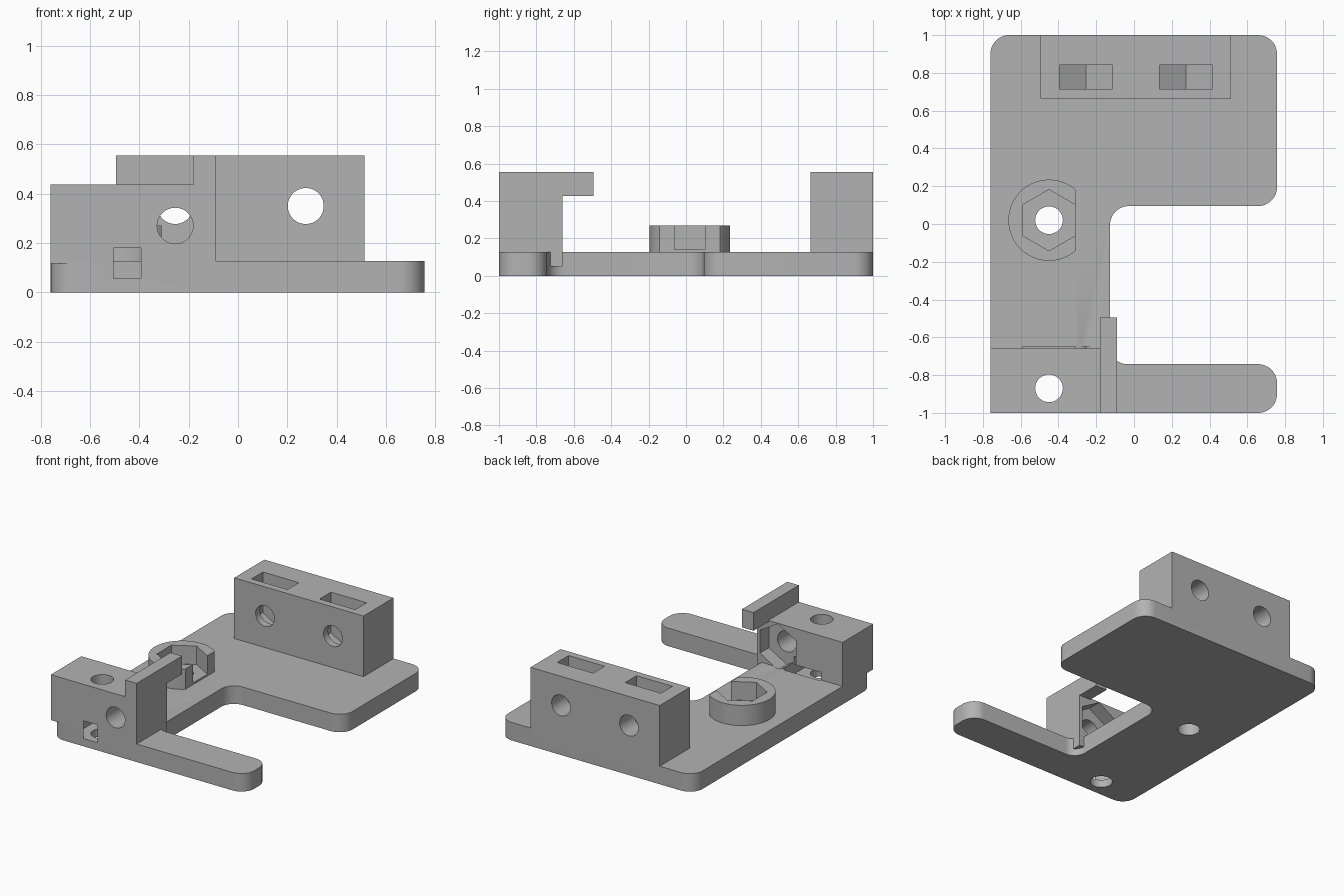
import bpy, bmesh, math
from mathutils import Vector, Matrix

if "Cube" in bpy.data.objects:
    bpy.data.objects.remove(bpy.data.objects["Cube"])

grey = bpy.data.materials.new("plain grey")
grey.use_nodes = True
colour = (0.45, 0.45, 0.45, 1)
grey.diffuse_color = colour
grey.node_tree.nodes["Principled BSDF"].inputs["Base Color"].default_value = colour


def finish(name, bm):
    bmesh.ops.recalc_face_normals(bm, faces=bm.faces)
    mesh = bpy.data.meshes.new(name)
    bm.to_mesh(mesh)
    bm.free()
    mesh.materials.append(grey)
    obj = bpy.data.objects.new(name, mesh)
    bpy.context.collection.objects.link(obj)
    return obj


def box(name, x, y, z):
    bm = bmesh.new()
    bmesh.ops.create_cube(bm, size=1)
    for v in bm.verts:
        for i, (lo, hi) in enumerate((x, y, z)):
            v.co[i] = lo if v.co[i] < 0 else hi
    return finish(name, bm)


def prism(name, axis, centre, radius, lo, hi, sides=64):
    """Upright (z) or front-to-back (y) prism; a hexagon has its points on y or z."""
    bm = bmesh.new()
    bmesh.ops.create_cone(bm, cap_ends=True, segments=sides, radius1=radius,
                          radius2=radius, depth=hi - lo)
    # put a corner on the local y axis
    points_on_y = any(abs(v.co.x) < 1e-4 for v in bm.verts)
    if not points_on_y:
        bm.transform(Matrix.Rotation(math.pi / sides, 4, "Z"))
    if axis == "y":
        bm.transform(Matrix.Rotation(math.pi / 2, 4, "X"))
        place = Vector((centre[0], (lo + hi) / 2, centre[1]))
    else:
        place = Vector((centre[0], centre[1], (lo + hi) / 2))
    bm.transform(Matrix.Translation(place))
    return finish(name, bm)


def rounded_plate(name, corners, height, steps=12):
    """Extruded outline; each corner is x, y, fillet radius."""
    bm = bmesh.new()
    verts = []
    for i, (x, y, r) in enumerate(corners):
        p = Vector((x, y, 0))
        a = (Vector((*corners[i - 1][:2], 0)) - p).normalized()
        b = (Vector((*corners[(i + 1) % len(corners)][:2], 0)) - p).normalized()
        for k in range(steps + 1):
            t = k / steps * math.pi / 2
            verts.append(bm.verts.new(p + r * (a * (1 - math.sin(t)) + b * (1 - math.cos(t)))))
    face = bm.faces.new(verts)
    top = bmesh.ops.extrude_face_region(bm, geom=[face])["geom"]
    bmesh.ops.translate(bm, vec=(0, 0, height),
                        verts=[g for g in top if isinstance(g, bmesh.types.BMVert)])
    return finish(name, bm)


def combine(target, others, operation):
    for other in others:
        mod = target.modifiers.new(operation.lower(), "BOOLEAN")
        mod.operation, mod.solver, mod.object = operation, "EXACT", other
    graph = bpy.context.evaluated_depsgraph_get()
    target.data = bpy.data.meshes.new_from_object(target.evaluated_get(graph))
    target.modifiers.clear()
    for other in others:
        bpy.data.objects.remove(other)


THICK, HOLE, NUT = 0.127, 0.073, 0.162
SCREW_X, RING_Y, FRONT_Y = -0.45, 0.02, -0.87
ROD_X, ROD_Z = -0.255, 0.27

# Base plate with a bay on one side
plate = rounded_plate("mounting_bracket", [
    (-0.76, -1, 0.1), (0.757, -1, 0.1), (0.757, -0.742, 0.1), (-0.127, -0.742, 0.09),
    (-0.127, 0.095, 0.1), (0.757, 0.095, 0.1), (0.757, 1, 0.1), (-0.76, 1, 0.1)], THICK)

# Screw boss trimmed flat on the bay side
boss = prism("screw_boss", "z", (SCREW_X, RING_Y), 0.215, 0.1, 0.27)
combine(boss, [box("trim", (-0.31, 0), (-0.5, 0.5), (0, 0.5))], "DIFFERENCE")

# Front block with its hooked wall, and rear block
combine(plate, [
    boss,
    box("front_block", (-0.76, -0.15), (-1, -0.66), (0.117, 0.437)),
    box("hook_wall", (-0.18, -0.09), (-1, -0.66), (0.05, 0.555)),
    box("hook", (-0.18, -0.09), (-1, -0.495), (0.427, 0.555)),
    box("rear_block", (-0.495, 0.513), (0.665, 1), (0.05, 0.555)),
], "UNION")

# Screw holes, nut pockets and nut slots
cutters = [
    prism("boss_hole", "z", (SCREW_X, RING_Y), HOLE, -0.1, 0.5),
    prism("boss_nut", "z", (SCREW_X, RING_Y), NUT, 0.14, 0.5, 6),
    prism("front_hole", "z", (SCREW_X, FRONT_Y), HOLE, -0.1, 0.6),
    prism("front_nut", "z", (SCREW_X, FRONT_Y), NUT, 0.055, 0.18, 6),
    box("front_nut_slot", (SCREW_X - 0.14, SCREW_X + 0.14), (FRONT_Y, -0.648), (0.055, 0.18)),
    prism("rod_hole", "y", (ROD_X, ROD_Z), HOLE, -1.1, -0.5),
    prism("rod_nut", "y", (ROD_X, ROD_Z), NUT, -0.76, -0.648, 6),
]
for x in (ROD_X, 0.275):
    cutters += [
        prism("rear_hole", "y", (x, 0.35), HOLE, 0.5, 1.1),
        prism("rear_nut", "y", (x, 0.35), NUT, 0.715, 0.842, 6),
        box("rear_nut_slot", (x - 0.14, x + 0.14), (0.715, 0.842), (0.35, 0.7)),
    ]
combine(plate, cutters, "DIFFERENCE")

bpy.ops.object.select_all(action="DESELECT")
plate.select_set(True)
bpy.context.view_layer.objects.active = plate
bpy.ops.object.shade_smooth_by_angle(angle=math.radians(30))
